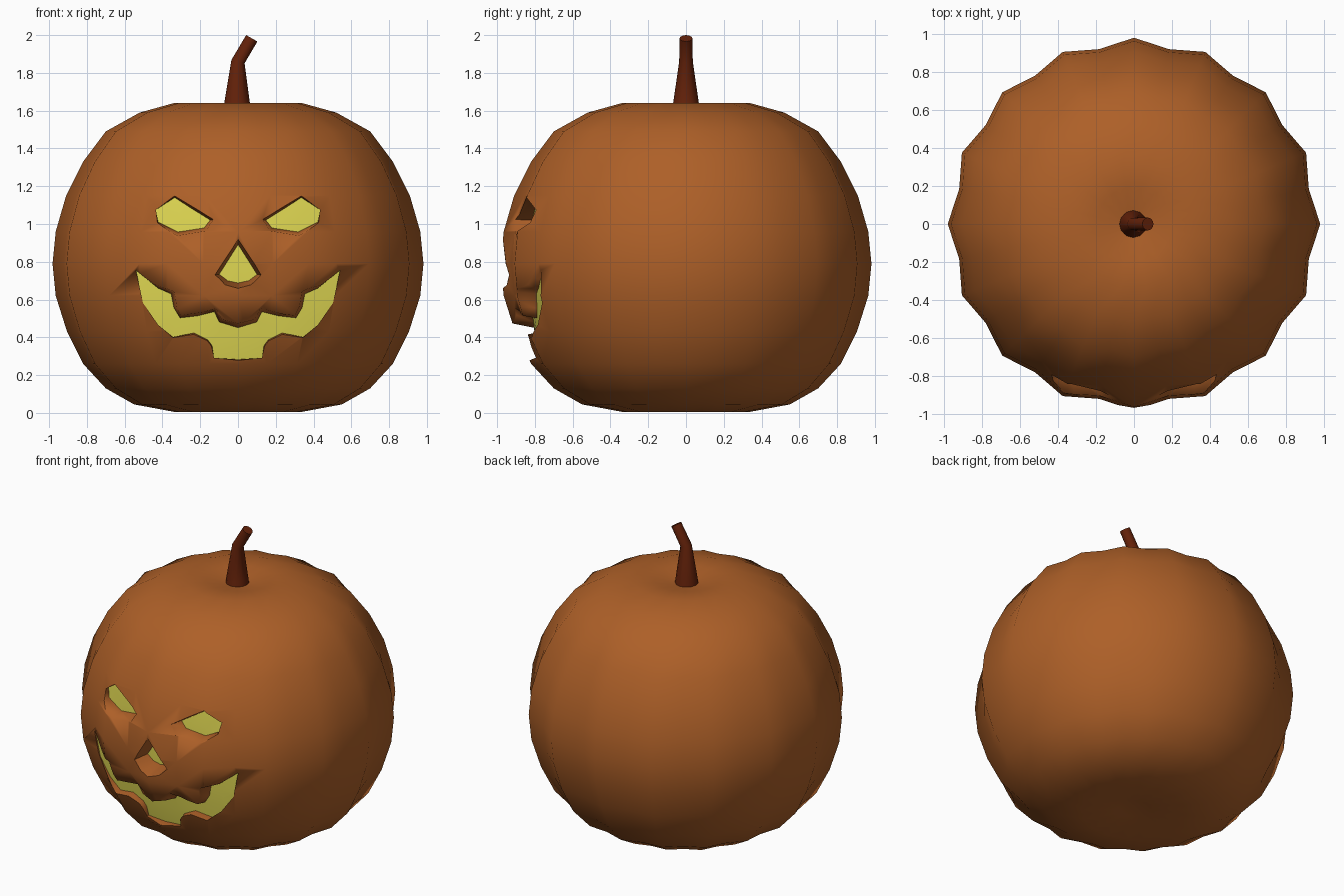
import bpy, bmesh, math
from mathutils import Vector, Matrix

if "Cube" in bpy.data.objects:
    bpy.data.objects.remove(bpy.data.objects["Cube"])


def material(name, rgb):
    m = bpy.data.materials.new(name)
    m.diffuse_color = (*rgb, 1)
    m.use_nodes = True
    m.node_tree.nodes["Principled BSDF"].inputs["Base Color"].default_value = m.diffuse_color
    return m


ORANGE = material("pumpkin orange", (0.42, 0.116, 0.021))
YELLOW = material("glow yellow", (0.75, 0.69, 0.085))
BROWN = material("stem brown", (0.13, 0.016, 0.003))


def make_object(name, bm, mat):
    bmesh.ops.recalc_face_normals(bm, faces=bm.faces)
    if bm.calc_volume(signed=True) < 0:
        bmesh.ops.reverse_faces(bm, faces=bm.faces)
    me = bpy.data.meshes.new(name)
    bm.to_mesh(me)
    bm.free()
    me.materials.append(mat)
    ob = bpy.data.objects.new(name, me)
    bpy.context.collection.objects.link(ob)
    return ob


def bridge(bm, a, b):
    for i in range(len(a)):
        j = (i + 1) % len(a)
        bm.faces.new((a[i], a[j], b[j], b[i]))


def boolean(ob, other, op):
    mod = ob.modifiers.new("cut", 'BOOLEAN')
    mod.object, mod.operation, mod.solver = other, op, 'EXACT'
    bpy.context.view_layer.objects.active = ob
    bpy.ops.object.modifier_apply(modifier=mod.name)


def smooth(ob, angle):
    bpy.ops.object.select_all(action='DESELECT')
    ob.select_set(True)
    bpy.context.view_layer.objects.active = ob
    bpy.ops.object.shade_smooth_by_angle(angle=math.radians(angle))


# Pumpkin body: turned profile with sixteen ribs
PROFILE = [(.10, .03), (.33, .004), (.55, .045), (.70, .13), (.82, .26), (.905, .43),
           (.965, .62), (.982, .79), (.965, .96), (.91, 1.15), (.82, 1.33),
           (.70, 1.49), (.52, 1.59), (.34, 1.64), (.20, 1.635), (.08, 1.61)]
SIDES = 32
bm = bmesh.new()
rings = []
for r, z in PROFILE:
    ring = []
    for i in range(SIDES):
        a = 2 * math.pi * i / SIDES
        rr = r * (0.957 if i % 2 else 1)
        ring.append(bm.verts.new((rr * math.cos(a), rr * math.sin(a), z)))
    rings.append(ring)
for a, b in zip(rings, rings[1:]):
    bridge(bm, a, b)
for ring, z in ((rings[0], .035), (rings[-1], 1.60)):
    tip = bm.verts.new((0, 0, z))
    for i in range(SIDES):
        bm.faces.new((ring[i], ring[(i + 1) % SIDES], tip))
body = make_object("pumpkin_body", bm, ORANGE)

# Carved outlines (x, z)
EYE = [(.15, 1.02), (.335, 1.14), (.435, 1.075), (.423, 1.01), (.317, .958), (.18, .982)]
NOSE = [(0, .885), (.095, .735), (.055, .705), (0, .693)]
MOUTH = [(0, .45), (.10, .48), (.127, .534), (.212, .514), (.307, .503), (.339, .556),
         (.354, .63), (.423, .66), (.54, .755), (.503, .582), (.423, .466), (.344, .402),
         (.233, .423), (.159, .386), (.137, .355), (.127, .291), (0, .283)]


def mirrored(half):
    return half + [(-x, z) for x, z in reversed(half) if x > 0]


def offset(pts, d):
    """Move a closed outline outwards by d."""
    n = len(pts)
    area = sum(pts[i - 1][0] * pts[i][1] - pts[i][0] * pts[i - 1][1] for i in range(n))
    s = 1 if area > 0 else -1
    out = []
    for i in range(n):
        p, a, b = Vector(pts[i]), Vector(pts[i - 1]), Vector(pts[(i + 1) % n])
        t = (p - a).normalized() + (b - p).normalized()
        t = t.normalized() if t.length > .1 else Vector((0, 0))
        out.append(p + Vector((t.y, -t.x)) * s * d)
    return out


# Flared cutter for eyes, nose and mouth
bm = bmesh.new()
for shape in (EYE, [(-x, z) for x, z in EYE], mirrored(NOSE), mirrored(MOUTH)):
    loops = [[bm.verts.new((p.x, y, p.y)) for p in offset(shape, d)]
             for y, d in ((-.62, 0), (-.80, 0), (-1.05, .05))]
    for a, b in zip(loops, loops[1:]):
        bridge(bm, a, b)
    bm.faces.new(loops[0])
    bm.faces.new(loops[-1])
cutter = make_object("face_cutter", bm, ORANGE)
cutter.hide_render = True

# Glowing inside: bulged slab trimmed to the carved openings
bm = bmesh.new()
NX, NZ = 12, 10
grid = [[], []]
for layer in (0, 1):
    for k in range(NZ + 1):
        row = []
        for i in range(NX + 1):
            x, z = -.62 + 1.24 * i / NX, .2 + 1.0 * k / NZ
            y = -.50 if layer else -(.83 - .25 * x * x - .2 * (z - .8) ** 2)
            row.append(bm.verts.new((x, y, z)))
        grid[layer].append(row)
    g = grid[layer]
    for k in range(NZ):
        for i in range(NX):
            bm.faces.new((g[k][i], g[k][i + 1], g[k + 1][i + 1], g[k + 1][i]))


def border(g):
    return (g[0][:-1] + [r[-1] for r in g[:-1]] + g[-1][:0:-1] + [r[0] for r in g[:0:-1]])


bridge(bm, border(grid[0]), border(grid[1]))
glow = make_object("inner_glow", bm, YELLOW)

boolean(body, cutter, 'DIFFERENCE')
boolean(glow, cutter, 'INTERSECT')
# The trimmed walls must stay yellow throughout
glow.data.materials.clear()
glow.data.materials.append(YELLOW)
bpy.data.objects.remove(cutter)
smooth(body, 75)
smooth(glow, 30)

# Stem: tapered, bent tube
bm = bmesh.new()
loops = []
for x, z, r, tilt in ((-.005, 1.58, .075, 0), (-.005, 1.64, .068, 0),
                      (0, 1.86, .036, 15), (.073, 1.983, .034, 30)):
    m = Matrix.Translation((x, 0, z)) @ Matrix.Rotation(math.radians(tilt), 4, 'Y')
    loops.append([bm.verts.new(m @ Vector((r * math.cos(t), r * math.sin(t), 0)))
                  for t in (2 * math.pi * i / 12 for i in range(12))])
for a, b in zip(loops, loops[1:]):
    bridge(bm, a, b)
bm.faces.new(loops[0])
bm.faces.new(loops[-1])
smooth(make_object("stem", bm, BROWN), 45)
